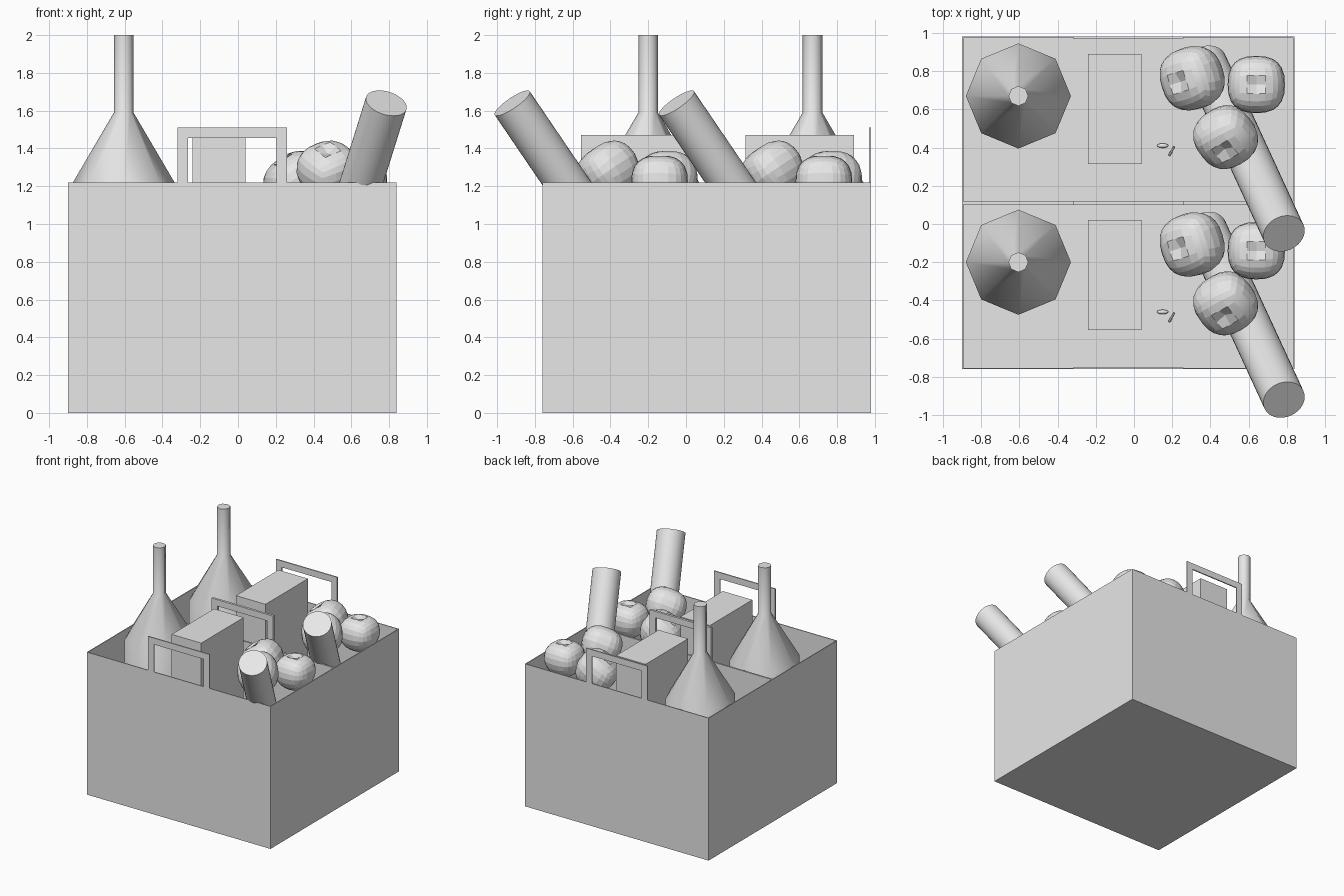
import bpy, bmesh, math
from mathutils import Vector, Matrix, Euler

if "Cube" in bpy.data.objects:
    bpy.data.objects.remove(bpy.data.objects["Cube"], do_unlink=True)

grey = bpy.data.materials.new("light_grey")
grey.use_nodes = True
colour = (0.8, 0.8, 0.8, 1)
grey.diffuse_color = colour
grey.node_tree.nodes["Principled BSDF"].inputs["Base Color"].default_value = colour

STEP = 0.87                      # distance between the two bags
X0, X1, HEIGHT, WALL = -0.9, 0.84, 1.22, 0.01


def finish(name, bm, smooth=None):
    bmesh.ops.recalc_face_normals(bm, faces=bm.faces)
    mesh = bpy.data.meshes.new(name)
    bm.to_mesh(mesh)
    bm.free()
    mesh.materials.append(grey)
    ob = bpy.data.objects.new(name, mesh)
    bpy.context.collection.objects.link(ob)
    if smooth:
        bpy.ops.object.select_all(action='DESELECT')
        ob.select_set(True)
        bpy.context.view_layer.objects.active = ob
        bpy.ops.object.shade_smooth_by_angle(angle=math.radians(smooth))
    return ob


def add_box(bm, lo, hi):
    lo, hi = Vector(lo), Vector(hi)
    mat = Matrix.Translation((lo + hi) / 2) @ Matrix.Diagonal((hi - lo).to_4d())
    return bmesh.ops.create_cube(bm, size=1, matrix=mat)["verts"]


def bag(name, y0):
    # open box: inset the top and push the opening down to the floor
    bm = bmesh.new()
    add_box(bm, (X0, y0, 0), (X1, y0 + STEP, HEIGHT))
    top = max(bm.faces, key=lambda f: f.calc_center_median().z)
    bmesh.ops.inset_region(bm, faces=[top], thickness=WALL)
    pit = bmesh.ops.extrude_face_region(bm, geom=[top])["geom"]
    bmesh.ops.delete(bm, geom=[top], context='FACES_ONLY')
    for v in pit:
        if isinstance(v, bmesh.types.BMVert):
            v.co.z = WALL
    finish(name, bm)


def handle(name, y):
    # square arch extruded to wall thickness
    left, right, top, w = -0.32, 0.26, 1.51, 0.055
    outline = [(left, HEIGHT), (left, top), (right, top), (right, HEIGHT),
               (right - w, HEIGHT), (right - w, top - w),
               (left + w, top - w), (left + w, HEIGHT)]
    bm = bmesh.new()
    face = bm.faces.new([bm.verts.new((x, y, z)) for x, z in outline])
    ext = bmesh.ops.extrude_face_region(bm, geom=[face])["geom"]
    bmesh.ops.translate(bm, vec=(0, WALL, 0),
                        verts=[g for g in ext if isinstance(g, bmesh.types.BMVert)])
    finish(name, bm)


def bottle(name, x, y):
    # eight-sided lathe: body, sloping shoulder and neck
    bm = bmesh.new()
    rings = []
    for r, z in [(0.275, WALL), (0.275, 1.21), (0.052, 1.59), (0.052, 2.0)]:
        rings.append([bm.verts.new((x + r * math.cos(i * math.tau / 8),
                                    y + r * math.sin(i * math.tau / 8), z))
                      for i in range(8)])
    for a, b in zip(rings, rings[1:]):
        for i in range(8):
            j = (i + 1) % 8
            bm.faces.new((a[i], a[j], b[j], b[i]))
    bm.faces.new(rings[0])
    bm.faces.new(rings[-1])
    finish(name, bm, 50)


def loaf(name, top, bottom, radius):
    axis = top - bottom
    mat = Matrix.Translation((top + bottom) / 2) @ axis.to_track_quat('Z', 'Y').to_matrix().to_4x4()
    bm = bmesh.new()
    bmesh.ops.create_cone(bm, cap_ends=True, segments=32, radius1=radius,
                          radius2=radius, depth=axis.length, matrix=mat)
    finish(name, bm, 40)


def apple(name, centre, tilt, size):
    # rounded cube, narrower below, with a dimple at each pole
    bm = bmesh.new()
    bmesh.ops.create_cube(bm, size=2)
    bmesh.ops.subdivide_edges(bm, edges=bm.edges, cuts=5, use_grid_fill=True)
    for v in bm.verts:
        p = v.co.copy()
        p = p / sum(abs(c) ** 2.5 for c in p) ** 0.4
        axial = math.hypot(p.x, p.y)
        if axial < 0.1:
            p.z *= 0.78
        if p.z < 0:
            p.x *= 1 + 0.15 * p.z
            p.y *= 1 + 0.15 * p.z
        p.z *= 0.93
        v.co = p * size
    bm.transform(Matrix.Translation(centre) @ Euler(tilt).to_matrix().to_4x4())
    finish(name, bm, 12)


for tag, shift in (("front", 0), ("back", STEP)):
    y0 = shift - 0.76
    bag(f"{tag}_bag", y0)
    handle(f"{tag}_bag_front_handle", y0)
    handle(f"{tag}_bag_rear_handle", y0 + STEP - WALL)
    bottle(f"{tag}_bottle", -0.605, shift - 0.2)

    # carton
    bm = bmesh.new()
    add_box(bm, (-0.24, shift - 0.555, WALL), (0.04, shift + 0.02, 1.47))
    finish(f"{tag}_carton", bm)

    # long loaf leaning over the front right corner
    loaf(f"{tag}_loaf", Vector((0.785, shift - 0.92, 1.64)),
         Vector((0.375, shift - 0.03, 0.33)), 0.112)

    # apples
    apple(f"{tag}_apple_near", (0.48, shift - 0.41, 1.275), (0.5, -0.35, 0.5), 0.16)
    apple(f"{tag}_apple_left", (0.31, shift - 0.105, 1.22), (0.0, -0.6, 0.3), 0.165)
    apple(f"{tag}_apple_right", (0.64, shift - 0.14, 1.225), (0, 0, 0), 0.15)

    # loose leaf and stem on the bag floor
    bm = bmesh.new()
    bmesh.ops.create_uvsphere(bm, u_segments=12, v_segments=6, radius=1,
                              matrix=Matrix.Translation((0.15, shift - 0.46, 0.03))
                              @ Matrix.Diagonal((0.03, 0.012, 0.01, 1)))
    finish(f"{tag}_leaf", bm, 40)
    loaf(f"{tag}_stem", Vector((0.21, shift - 0.465, 0.06)),
         Vector((0.185, shift - 0.51, 0.02)), 0.006)
